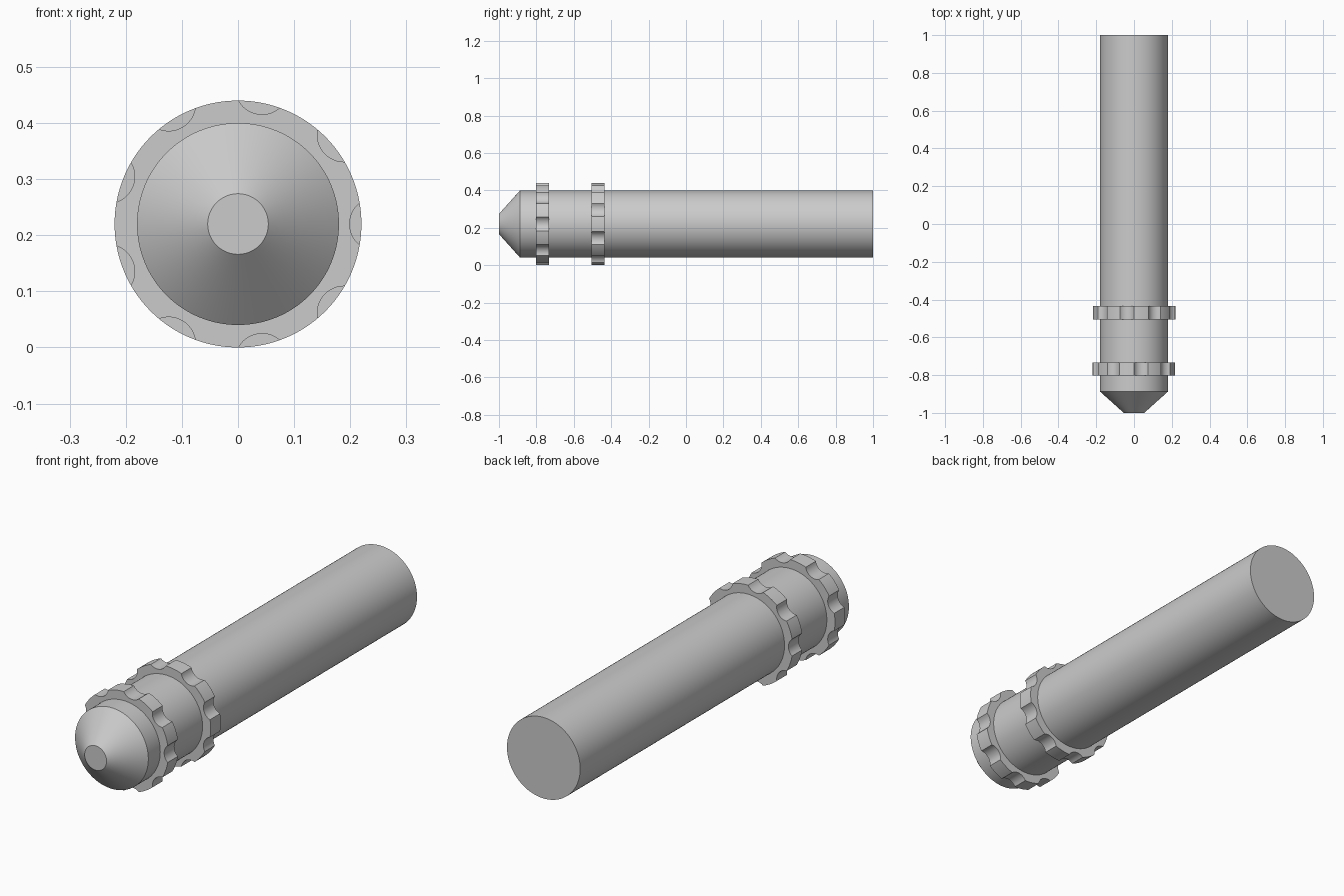
import bpy, bmesh
from math import cos, sin, pi, atan2, sqrt, radians

if "Cube" in bpy.data.objects:
    bpy.data.objects.remove(bpy.data.objects["Cube"])

CZ = 0.22        # height of the main axis
SEG = 128


def finish(name, bm):
    bmesh.ops.recalc_face_normals(bm, faces=bm.faces)
    mesh = bpy.data.meshes.new(name)
    bm.to_mesh(mesh)
    bm.free()
    ob = bpy.data.objects.new(name, mesh)
    ob.location.z = CZ
    bpy.context.collection.objects.link(ob)
    bpy.ops.object.select_all(action='DESELECT')
    bpy.context.view_layer.objects.active = ob
    ob.select_set(True)
    bpy.ops.object.shade_smooth_by_angle(angle=radians(25))
    return ob


def loop_at(bm, y, pts):
    return [bm.verts.new((x, y, z)) for x, z in pts]


def bridge(bm, a, b):
    for i in range(len(a)):
        j = (i + 1) % len(a)
        bm.faces.new((a[i], a[j], b[j], b[i]))


def circle(r):
    return [(r * cos(2 * pi * i / SEG), r * sin(2 * pi * i / SEG)) for i in range(SEG)]


# Round shaft with a truncated cone nose
bm = bmesh.new()
loops = [loop_at(bm, y, circle(r)) for y, r in ((-1, 0.054), (-0.887, 0.18), (1, 0.18))]
for a, b in zip(loops, loops[1:]):
    bridge(bm, a, b)
bm.faces.new(loops[0])
bm.faces.new(loops[-1])
finish("shaft", bm)


def grip_outline(count=9, R=0.22, r=0.048, d=0.247, turn=0.0):
    """Circle of radius R with round scallops of radius r centred at distance d."""
    cx = (R * R + d * d - r * r) / (2 * d)
    h = sqrt(R * R - cx * cx)
    half = atan2(h, cx)           # scallop half angle seen from the axis
    bite = atan2(h, d - cx)       # scallop half angle seen from its own centre
    step = 2 * pi / count
    pts = []
    for k in range(count):
        c = turn + k * step
        for i in range(13):
            t = -bite + 2 * bite * i / 12
            x, z = d - r * cos(t), r * sin(t)
            pts.append((x * cos(c) - z * sin(c), x * sin(c) + z * cos(c)))
        for i in range(1, 10):
            t = c + half + (step - 2 * half) * i / 10
            pts.append((R * cos(t), R * sin(t)))
    return pts


# Scalloped grip rings, the rear one turned by half a step
for name, y0, y1, turn in (("front_grip_ring", -0.803, -0.732, 0.0),
                           ("rear_grip_ring", -0.506, -0.435, pi)):
    outer = grip_outline(turn=turn)
    inner = [(0.176 * cos(atan2(z, x)), 0.176 * sin(atan2(z, x))) for x, z in outer]
    bm = bmesh.new()
    ring = [loop_at(bm, y0, inner), loop_at(bm, y0, outer),
            loop_at(bm, y1, outer), loop_at(bm, y1, inner)]
    for i in range(4):
        bridge(bm, ring[i], ring[(i + 1) % 4])
    finish(name, bm)
